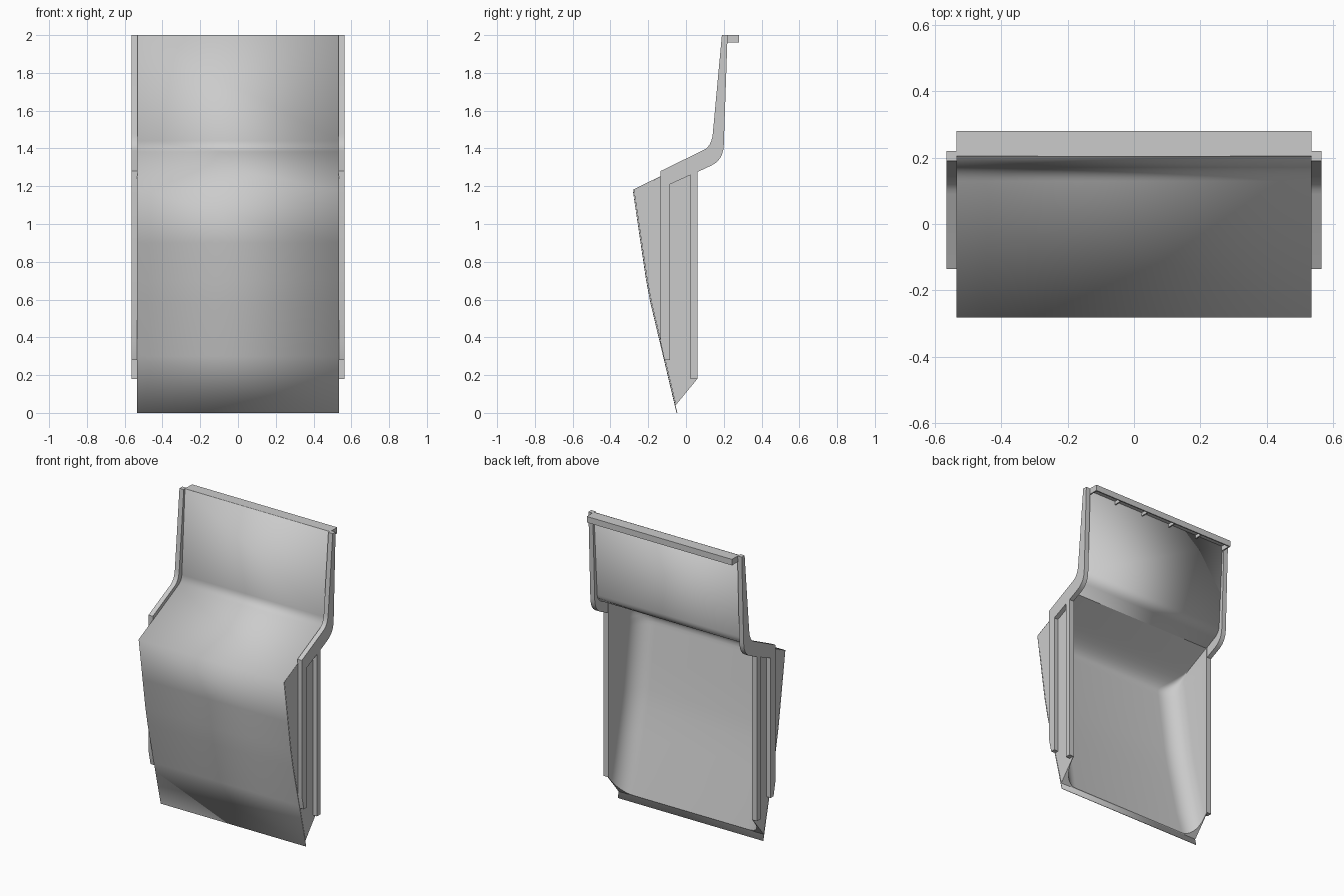
import bpy, bmesh, math
from mathutils import Vector

if "Cube" in bpy.data.objects:
    bpy.data.objects.remove(bpy.data.objects["Cube"], do_unlink=True)

HALF = 0.535    # half width of the panel
RIM = 0.565     # half width including the side frames

grey = bpy.data.materials.new("plain grey")
grey.use_nodes = True
grey.diffuse_color = (0.6, 0.6, 0.6, 1)
grey.node_tree.nodes["Principled BSDF"].inputs["Base Color"].default_value = (0.6, 0.6, 0.6, 1)


def finish(name, bm, angle=25):
    bmesh.ops.recalc_face_normals(bm, faces=bm.faces)
    mesh = bpy.data.meshes.new(name)
    bm.to_mesh(mesh)
    bm.free()
    mesh.materials.append(grey)
    obj = bpy.data.objects.new(name, mesh)
    bpy.context.collection.objects.link(obj)
    bpy.ops.object.select_all(action='DESELECT')
    obj.select_set(True)
    bpy.context.view_layer.objects.active = obj
    bpy.ops.object.shade_smooth_by_angle(angle=math.radians(angle))
    return obj


def bend(a, corner, b, steps=6):
    """Rounded corner as a list of (y, z) points."""
    a, corner, b = Vector(a), Vector(corner), Vector(b)
    ts = [i / steps for i in range(steps + 1)]
    return [tuple(a * (1 - t) ** 2 + corner * 2 * t * (1 - t) + b * t * t) for t in ts]


def box(name, x0, x1, y0, y1, z0, z1):
    bm = bmesh.new()
    bmesh.ops.create_cube(bm, size=1)
    for v in bm.verts:
        v.co = ((x0 + x1) / 2 + v.co.x * (x1 - x0),
                (y0 + y1) / 2 + v.co.y * (y1 - y0),
                (z0 + z1) / 2 + v.co.z * (z1 - z0))
    return finish(name, bm)


def front_y(z):
    """Front face, with a gentle change of slope part way up."""
    if z > 0.64:
        return -0.2 - (z - 0.64) * 0.08 / 0.54
    return -0.048 - z * 0.152 / 0.64


def slope_y(z):
    return -0.28 + (z - 1.18) / 0.49


# Thin outer skin: upper panel, sloping shelf and front face
path = [(0.205, 2.0)] + bend((0.172, 1.44), (0.168, 1.4), (0.13, 1.381))
path += [(front_y(z), z) for z in (1.18, 0.9, 0.7, 0.58, 0.3, 0)]
bm = bmesh.new()
rows = [[bm.verts.new((x, y, z)) for x in (-HALF, HALF)] for y, z in path]
for r, s in zip(rows, rows[1:]):
    bm.faces.new((r[0], r[1], s[1], s[0]))
skin = finish("outer_skin", bm)
solid = skin.modifiers.new("thickness", 'SOLIDIFY')
solid.thickness = 0.004
solid.offset = 0

# Side walls and inner lining with rounded inside corners
bm = bmesh.new()
rings = []
inner_half, back = 0.53, 0.06
levels = [0, 0.2, 0.42, 0.58, 0.7, 0.9, 1.05] + [1.08 + 0.02 * i for i in range(14)]
for z in levels:
    a, b = front_y(z), slope_y(z)
    outer = max(a, b) + 0.004
    inner = max(a, b) + max(0.12 - abs(a - b), 0) ** 2 / 0.48 + 0.008
    radius = 0.12 * min(1, max(0.02, (1.25 - z) / 0.1))
    radius = min(radius, max(back - inner, 0.001))
    half = [(inner_half, back)]
    for i in range(9):
        t = math.radians(90 * i / 8)
        half.append((inner_half - radius * (1 - math.cos(t)),
                     inner + radius * (1 - math.sin(t))))
    ring = [(HALF, outer), (HALF, back)] + half
    ring += [(-x, y) for x, y in reversed(ring)]
    rings.append([bm.verts.new((x, y, z)) for x, y in ring])
for r, s in zip(rings, rings[1:]):
    for i in range(len(r)):
        j = (i + 1) % len(r)
        bm.faces.new((r[i], r[j], s[j], s[i]))
# Trim the lower ends of the walls on a slant and close them
cut = bmesh.ops.bisect_plane(bm, geom=bm.verts[:] + bm.edges[:] + bm.faces[:],
                             plane_co=(0, back, 0.18), plane_no=(0, 0.14, -0.115),
                             clear_outer=True)
edges = [e for e in cut["geom_cut"] if isinstance(e, bmesh.types.BMEdge)]
bmesh.ops.triangle_fill(bm, edges=edges, use_beauty=True)
finish("walls_and_lining", bm, 35)

# Side frames: bent upper band with a front and a rear leg
outline = [(0.19, 2.0)] + bend((0.142, 1.48), (0.136, 1.41), (0.09, 1.39))
outline += [(-0.135, 1.28), (-0.135, 0.375), (-0.114, 0.28), (-0.085, 0.28),
            (-0.085, 1.21), (0.025, 1.26), (0.025, 0.18), (0.06, 0.18), (0.06, 1.275)]
outline += bend((0.135, 1.31), (0.198, 1.34), (0.2, 1.42)) + [(0.22, 2.0)]
for name, side in (("left_frame", 1), ("right_frame", -1)):
    bm = bmesh.new()
    face = bm.faces.new([bm.verts.new((side * (HALF - 0.002), y, z)) for y, z in outline])
    ext = bmesh.ops.extrude_face_region(bm, geom=[face])
    for v in ext["geom"]:
        if isinstance(v, bmesh.types.BMVert):
            v.co.x = side * RIM
    finish(name, bm, 30)

# Hollow lip along the top edge, with small stiffeners underneath
box("lip_top", -HALF, HALF, 0.205, 0.28, 1.992, 2.0)
box("lip_rear", -HALF, HALF, 0.272, 0.28, 1.96, 2.0)
for side in (-1, 1):
    x = side * (HALF - 0.004)
    box("lip_end", x - 0.004, x + 0.004, 0.205, 0.28, 1.96, 2.0)
for i in range(1, 5):
    x = -HALF + 2 * HALF * i / 5
    box("lip_stiffener", x - 0.004, x + 0.004, 0.205, 0.276, 1.97, 1.995)
